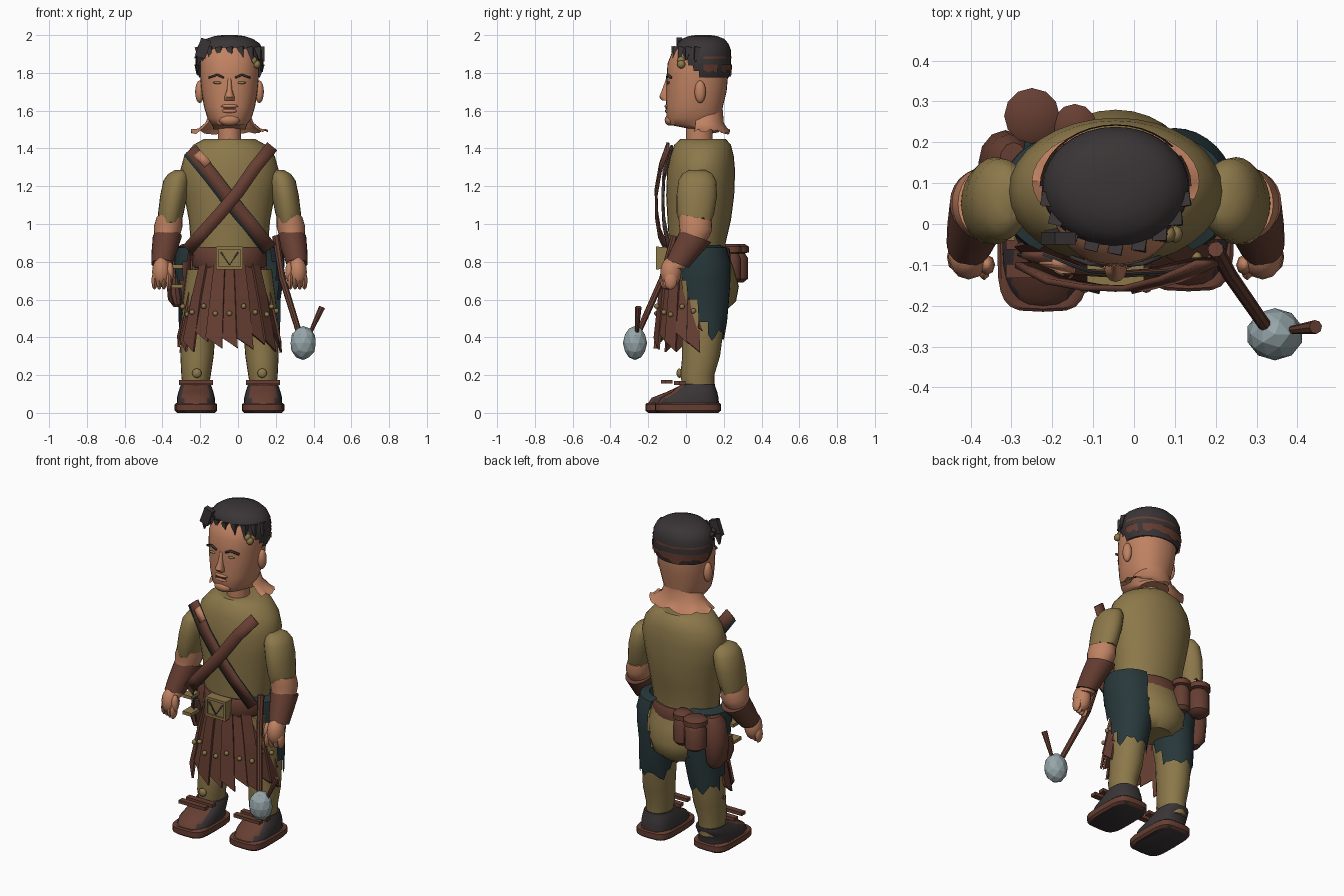
import bpy, bmesh, math, random
from mathutils import Vector, Matrix

random.seed(4)
if "Cube" in bpy.data.objects:
    bpy.data.objects.remove(bpy.data.objects["Cube"])
MID = -0.045  # body symmetry line in x


def material(name, rgb):
    lin = [((c / 255 + 0.055) / 1.055) ** 2.4 for c in rgb] + [1]
    m = bpy.data.materials.new(name)
    m.use_nodes = True
    m.diffuse_color = lin
    bsdf = next(n for n in m.node_tree.nodes if n.type == 'BSDF_PRINCIPLED')
    bsdf.inputs["Base Color"].default_value = lin
    return m


SKIN = material("skin", (192, 130, 98))
OLIVE = material("olive_cloth", (140, 120, 74))
BROWN = material("brown_leather", (102, 62, 50))
DARK = material("charcoal", (58, 52, 53))
TEAL = material("dark_teal", (40, 56, 59))
STEEL = material("pale_steel", (150, 166, 170))


def finish(name, bm, mats, smooth=40, normals=True):
    if normals:
        bmesh.ops.recalc_face_normals(bm, faces=bm.faces)
    me = bpy.data.meshes.new(name)
    bm.to_mesh(me)
    bm.free()
    for m in mats if isinstance(mats, list) else [mats]:
        me.materials.append(m)
    if smooth:
        me.shade_smooth()
        me.set_sharp_from_angle(angle=math.radians(smooth))
    ob = bpy.data.objects.new(name, me)
    bpy.context.collection.objects.link(ob)
    return ob


def flip(x, side):
    return x if side > 0 else 2 * MID - x


# Stacked rings (z, cx, cy, rx, ry); p < 1 squares the section off
def loft(name, rings, mats, side=1, n=24, p=1.0, shear=0, cap=True, drop=None, paint=None, rag=0):
    bm = bmesh.new()
    loops = []
    for k, (z, cx, cy, rx, ry) in enumerate(rings):
        loop = []
        for i in range(n):
            a = 2 * math.pi * i / n
            c, s = math.cos(a), math.sin(a)
            dx = rx * math.copysign(abs(c) ** p, c)
            dy = ry * math.copysign(abs(s) ** p, s)
            dz = random.uniform(-rag, rag) if k == 0 else 0
            loop.append(bm.verts.new((flip(cx + dx, side), cy + dy, z + dz + shear * dy)))
        loops.append(loop)
    for a, b in zip(loops, loops[1:]):
        for i in range(n):
            bm.faces.new((a[i], a[(i + 1) % n], b[(i + 1) % n], b[i]))
    if cap:
        bm.faces.new(loops[0])
        bm.faces.new(loops[-1])
    bmesh.ops.recalc_face_normals(bm, faces=bm.faces)
    if paint:
        for f in bm.faces:
            f.material_index = paint(f)
    if drop:
        bad = [f for f in bm.faces if drop(f.calc_center_median())]
        bmesh.ops.delete(bm, geom=bad, context='FACES')
    return finish(name, bm, mats, normals=False)


def ball(name, pos, size, mat, side=1, n=12):
    bm = bmesh.new()
    bmesh.ops.create_uvsphere(bm, u_segments=n, v_segments=max(6, n * 2 // 3), radius=1)
    loc = Vector((flip(pos[0], side), pos[1], pos[2]))
    bm.transform(Matrix.Translation(loc) @ Matrix.Diagonal((*size, 1)))
    return finish(name, bm, mat, 60)


def box(name, pos, size, mat, side=1, tilt=0):
    bm = bmesh.new()
    bmesh.ops.create_cube(bm, size=1)
    loc = Vector((flip(pos[0], side), pos[1], pos[2]))
    bm.transform(Matrix.Translation(loc) @ Matrix.Rotation(tilt, 4, 'Y') @ Matrix.Diagonal((*size, 1)))
    return finish(name, bm, mat, 0)


# Flat strap following a path, wide in the xz plane
def ribbon(name, pts, width, mat, thick=0.015):
    bm = bmesh.new()
    pts = [Vector(q) for q in pts]
    pairs = []
    for i, q in enumerate(pts):
        t = pts[min(i + 1, len(pts) - 1)] - pts[max(i - 1, 0)]
        off = Vector((-t.z, 0, t.x)).normalized() * width / 2
        pairs.append((bm.verts.new(q + off), bm.verts.new(q - off)))
    for a, b in zip(pairs, pairs[1:]):
        bm.faces.new((a[0], a[1], b[1], b[0]))
    mod = finish(name, bm, mat).modifiers.new("thickness", 'SOLIDIFY')
    mod.thickness, mod.offset = thick, 0


def rod(name, pts, radii, mat, n=8):
    bm = bmesh.new()
    for a, b, r, q in zip(pts, pts[1:], radii, radii[1:]):
        a, b = Vector(a), Vector(b)
        turn = (b - a).to_track_quat('Z', 'Y').to_matrix().to_4x4()
        bmesh.ops.create_cone(bm, cap_ends=True, segments=n, radius1=r, radius2=q, depth=(b - a).length,
                              matrix=Matrix.Translation((a + b) / 2) @ turn)
    finish(name, bm, mat, 30)


# Torso, hips and neck
loft("tunic", [(.8, MID, .06, .185, .15), (.9, MID, .06, .205, .15), (1.02, MID, .07, .215, .168),
               (1.15, MID, .075, .24, .18), (1.28, MID, .08, .262, .18), (1.36, MID, .085, .24, .168),
               (1.42, MID, .088, .19, .15), (1.45, MID, .09, .135, .12)], OLIVE, n=32)
loft("seat", [(.55, MID, .12, .1, .1), (.59, MID, .12, .155, .145), (.67, MID, .117, .19, .163),
              (.76, MID, .097, .2, .158), (.88, MID, .06, .19, .15)], OLIVE, n=28)
loft("neck", [(1.43, MID, .07, .062, .07), (1.56, MID, .07, .062, .07)], SKIN)
loft("neck_skin_flap", [(1.488, MID, .105, .205, .128), (1.505, MID, .105, .165, .115),
                        (1.535, MID, .1, .128, .1), (1.6, MID, .1, .1, .095)],
     SKIN, n=36, cap=False, rag=.014, drop=lambda c: c.y < .05)

# Head
loft("head", [(1.5, MID, .12, .085, .08), (1.525, MID, .045, .092, .135), (1.56, MID, .042, .117, .146),
              (1.62, MID, .045, .135, .15), (1.7, MID, .055, .148, .16), (1.78, MID, .06, .155, .162),
              (1.85, MID, .062, .155, .16), (1.92, MID, .07, .14, .14), (1.97, MID, .08, .08, .08)],
     SKIN, n=32, p=.9)
loft("hair", [(1.775, MID, .095, .16, .133), (1.81, MID, .095, .174, .141), (1.84, MID, .092, .18, .146),
              (1.87, MID, .09, .181, .148), (1.92, MID, .09, .178, .148), (1.955, MID, .09, .16, .135),
              (1.98, MID, .09, .125, .112), (1.995, MID, .09, .08, .075), (2.0, MID, .09, .04, .04)],
     DARK, n=32, drop=lambda c: c.y < .07 and c.z < 1.89 - 1.2 * max(0, c.y + .02))
loft("nape_patch", [(1.8, MID, .094, .178, .147), (1.845, MID, .092, .186, .152)], BROWN, n=36, cap=False,
     rag=.02, drop=lambda c: c.y < .09 or random.random() < .1)
loft("headband", [(1.876, MID, .09, .184, .151), (1.888, MID, .09, .184, .151)], BROWN, n=36, cap=False,
     rag=.004, drop=lambda c: c.y < .1)
for i in range(9):
    a = math.radians(-80 + i * 20)
    x, y = math.sin(a), math.cos(a)
    rod("hair_lock", [(MID + .168 * x, .085 - .142 * y, 1.935),
                      (MID + .172 * x + .012, .075 - .15 * y, 1.86 + random.uniform(-.01, .02))], [.024, .006], DARK, 4)
box("raised_lock", (-.185, -.035, 1.93), (.055, .03, .1), DARK, tilt=.35)
rod("raised_lock_tip", [(-.2, -.03, 1.9), (-.215, -.02, 1.84)], [.025, .006], DARK, 4)
for x, z in ((.1, 1.845), (.082, 1.865)):
    ball("wreath_leaf", (x, -.025, z), (.02, .022, .022), OLIVE, n=8)
loft("nose", [(1.655, MID, -.105, .026, .022), (1.672, MID, -.112, .027, .03), (1.71, MID, -.103, .014, .024),
              (1.77, MID, -.095, .01, .01)], SKIN, n=12)
ball("lower_lip", (MID, -.096, 1.598), (.042, .015, .012), SKIN)
ball("upper_lip", (MID, -.098, 1.624), (.045, .016, .011), SKIN)
box("mouth_line", (MID, -.104, 1.612), (.07, .008, .006), BROWN)
ball("chin", (MID, -.085, 1.55), (.055, .028, .03), SKIN)
for s in (1, -1):
    ball("ear", (.113, .075, 1.7), (.024, .03, .06), SKIN, s)
    ball("eye", (.018, -.093, 1.748), (.025, .008, .007), OLIVE, s)
    ribbon("eyebrow", [(flip(x, s), y, z) for x, y, z in ((-.015, -.1, 1.775), (.02, -.097, 1.79), (.065, -.08, 1.775))],
           .011, DARK, .01)

# Arms and hands
for s in (1, -1):
    loft("sleeve", [(1.015, .272, .05, .062, .088), (1.06, .265, .05, .068, .1), (1.15, .25, .057, .072, .107),
                    (1.23, .235, .06, .07, .1), (1.265, .225, .06, .055, .08), (1.285, .215, .06, .03, .045)],
         OLIVE, s, rag=.022)
    loft("forearm", [(.77, .31, -.06, .045, .05), (.87, .295, .01, .06, .062), (.95, .284, .045, .07, .078),
                     (.985, .28, .05, .076, .088), (1.035, .273, .05, .068, .086)], SKIN, s, shear=-.2)
    loft("bracer", [(.79, .312, -.045, .057, .058), (.86, .299, .0, .068, .07), (.935, .284, .052, .077, .082)],
         BROWN, s, shear=-.38)
    ball("palm", (.315, -.08, .745), (.05, .056, .08), SKIN, s)
    for i in range(4):
        ball("finger", (.277 + i * .025, -.105 + .008 * i, .7), (.016, .033, .048), SKIN, s, 8)
    ball("thumb", (.27, -.1, .745), (.02, .025, .055), SKIN, s, 8)

# Legs, torn overshorts and shoes
for s in (1, -1):
    fy = .02 if s > 0 else -.03
    loft("trouser_leg", [(.1, .135, .07, .065, .08), (.2, .132, .06, .078, .09), (.3, .127, .08, .088, .1),
                         (.45, .12, .09, .093, .11), (.6, .1, .09, .1, .12), (.76, .08, .08, .1, .12)], OLIVE, s)
    loft("torn_shorts", [(.41, .125, .095, .1, .11), (.48, .118, .092, .107, .125), (.6, .105, .088, .12, .14),
                         (.7, .1, .085, .14, .15), (.8, .095, .08, .152, .155), (.875, .085, .07, .15, .145),
                         (.89, .07, .065, .11, .11)],
         TEAL, s, n=32, rag=.03,
         drop=lambda c: c.z < .45 and abs(c.x - flip(.125, s)) < .03 and abs(c.y - .095) < .03
         or c.y < -.05 + max(0, .8 - c.z) * .45 or (c.z > .58 and (c.x - MID) * s < .13))
    ball("shin_button", (.128, -.035, .21), (.025, .015, .025), OLIVE, s)
    loft("sole", [(.0, .133, -.01 + fy, .1, .16), (.012, .133, -.01 + fy, .112, .175),
                  (.045, .133, -.01 + fy, .112, .175), (.052, .133, -.01 + fy, .104, .168)],
         [BROWN, DARK], s, p=.5, paint=lambda f: int(f.normal.z < -.8))
    loft("shoe", [(.045, .133, -.01 + fy, .1, .165), (.08, .133, fy, .1, .152), (.112, .133, .035 + fy * .5, .092, .12),
                  (.138, .133, .055, .084, .1), (.152, .133, .065, .078, .088)],
         [DARK, BROWN], s, p=.75, paint=lambda f: int(f.normal.y < -.25 and abs(f.normal.x) < .5))
    for y, z in ((-.1, .165), (-.03, .158)):
        box("shoe_strap", (.133, y + fy * .5, z), (.18, .035, .02), BROWN, s)

# Belt, buckle and chest straps
loft("belt", [(.77, MID, .06, .19, .172), (.785, MID, .06, .198, .18), (.865, MID, .06, .196, .172),
              (.875, MID, .06, .19, .165)], BROWN, n=32)
box("buckle", (MID, -.125, .82), (.14, .05, .115), OLIVE)
for x, w, z, h in ((MID, .14, .872, .016), (MID, .14, .768, .016), (MID - .064, .014, .82, .11), (MID + .064, .014, .82, .11)):
    box("buckle_rim", (x, -.15, z), (w, .016, h), OLIVE)
ribbon("buckle_mark", [(MID - .045, -.152, .85), (MID, -.152, .785), (MID + .045, -.152, .85)], .008, DARK, .006)
under = [(-.25, -.075, 1.395), (-.14, -.117, 1.26), (-.04, -.123, 1.13), (.06, -.117, 1.01), (.17, -.09, .87)]
over = [(.18, -.095, 1.41), (.09, -.135, 1.3), (.0, -.158, 1.17), (-.1, -.156, 1.05), (-.19, -.14, .95), (-.265, -.1, .865)]
ribbon("strap_edging", [(x - .004, y, z - .004) for x, y, z in under], .084, TEAL, .006)
ribbon("under_strap", under, .066, BROWN)
ribbon("strap_tear", [(-.215, -.092, 1.375), (-.16, -.115, 1.315)], .045, SKIN, .014)
ribbon("over_strap", over, .068, BROWN)

# Skirt of overlapping leather strips with studs
bm = bmesh.new()
N = 13
for i in range(N):
    a = math.radians(-106 + 212 * i / (N - 1))
    half, out = .165, .012 * (i % 2)
    hem = .375 + random.uniform(-.03, .05)
    rows = []
    for t, z in ((0, .79), (.45, .62), (1, hem)):
        rx, ry = .168 + .1 * t + out, .162 + .045 * t + out
        row = []
        for k in (-1, 1):
            b = a + k * half
            dz = -k * .03 if t == 1 else 0
            row.append(bm.verts.new((MID + rx * math.sin(b), .045 - ry * math.cos(b), z + dz)))
        rows.append(row)
    for p, q in zip(rows, rows[1:]):
        bm.faces.new((p[0], q[0], q[1], p[1]))
    ball("skirt_stud", (MID + (.236 + out) * math.sin(a), .045 - (.198 + out) * math.cos(a), .54 + .025 * math.sin(i * 2)),
         (.014, .014, .014), OLIVE, n=8)
finish("skirt_strips", bm, BROWN, 0).modifiers.new("thickness", 'SOLIDIFY').thickness = .012

# Hip pouches and dagger on the right side
for x, y, r in ((-.25, .265, .063), (-.145, .24, .05)):
    loft("flask", [(.69, x, y, r * .6, r * .6), (.71, x, y, r, r), (.82, x, y, r, r), (.845, x, y, r * .75, r * .75),
                   (.85, x, y, r * 1.08, r * 1.08), (.88, x, y, r * 1.08, r * 1.08), (.895, x, y, r * .7, r * .7)],
         BROWN, n=12)
loft("large_pouch", [(.56, -.31, .15, .03, .04), (.6, -.315, .15, .056, .07), (.72, -.315, .15, .066, .08),
                     (.83, -.305, .15, .058, .07), (.87, -.295, .15, .035, .05)], BROWN, n=12)
loft("sheath", [(.57, -.32, .06, .02, .03), (.63, -.33, .06, .032, .04), (.72, -.33, .06, .02, .03)], BROWN, n=8)
for z in (.67, .775):
    box("sheath_band", (-.322, .0, z), (.06, .08, .02), OLIVE)

# Mace
rod("mace_shaft", [(.2, -.062, .935), (.235, -.125, .71), (.325, -.255, .42)], [.02, .018, .016], BROWN)
bm = bmesh.new()
bmesh.ops.create_icosphere(bm, subdivisions=2, radius=1)
bm.transform(Matrix.Translation((.345, -.27, .37)) @ Matrix.Diagonal((.07, .064, .09, 1)))
finish("mace_head", bm, STEEL, 0)
rod("mace_spike", [(.385, -.26, .43), (.445, -.252, .56)], [.01, .017], BROWN)
